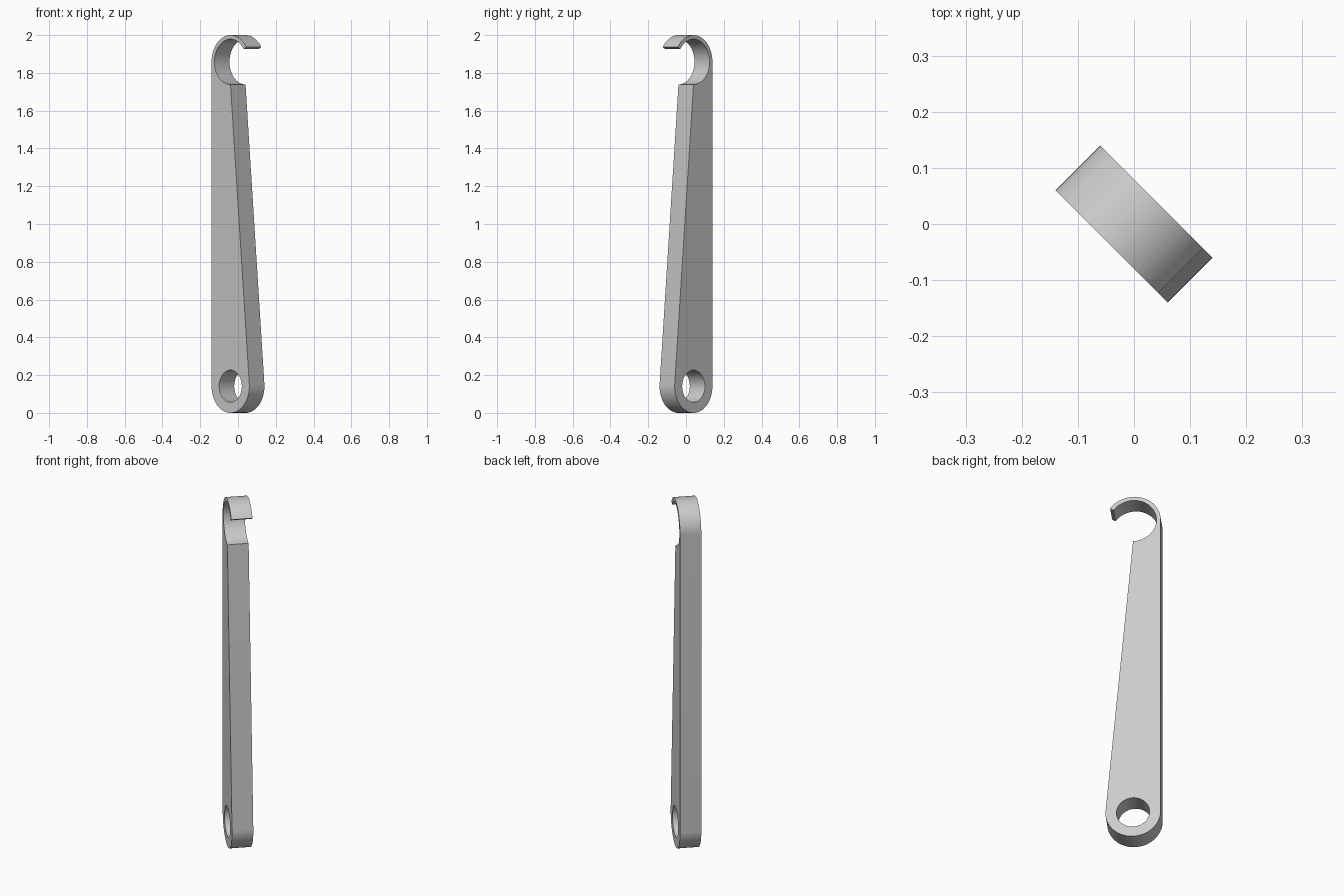
import bpy, bmesh, math

if "Cube" in bpy.data.objects:
    bpy.data.objects.remove(bpy.data.objects["Cube"], do_unlink=True)

R = 0.1414          # outer radius of both ends
HOOK_IN = 0.12      # inner radius of the open hook
EYE = 0.085         # radius of the round hole
THICK = 0.113
LOW, HIGH = R, 2 - R
TIP = 34            # angle where the hook ends


def arc(cz, r, a0, a1, n):
    angles = [math.radians(a0 + (a1 - a0) * i / n) for i in range(n + 1)]
    return [(r * math.cos(a), cz + r * math.sin(a)) for a in angles]


def add_loop(curve, points):
    spline = curve.splines.new('POLY')
    spline.points.add(len(points) - 1)
    for p, (x, y) in zip(spline.points, points):
        p.co = (x, y, 0, 1)
    spline.use_cyclic_u = True


# Flat profile: inside of hook, outside of hook, rounded lower end, eye hole
curve = bpy.data.curves.new("hooked_lever", 'CURVE')
curve.dimensions = '2D'
curve.fill_mode = 'BOTH'
curve.extrude = THICK / 2
outline = arc(HIGH, HOOK_IN, 270, TIP, 48)
outline += arc(HIGH, R, TIP, 180, 32)
outline += arc(LOW, R, 180, 365, 40)
add_loop(curve, outline)
add_loop(curve, arc(LOW, EYE, 0, 360, 48)[:-1])

lever = bpy.data.objects.new("hooked_lever", curve)
bpy.context.collection.objects.link(lever)
lever.rotation_euler = (math.radians(90), 0, math.radians(-45))

# Turn the profile into a clean solid
bpy.ops.object.select_all(action='DESELECT')
lever.select_set(True)
bpy.context.view_layer.objects.active = lever
bpy.ops.object.convert(target='MESH')
lever = bpy.context.view_layer.objects.active
bm = bmesh.new()
bm.from_mesh(lever.data)
bmesh.ops.remove_doubles(bm, verts=bm.verts, dist=0.0001)
bmesh.ops.recalc_face_normals(bm, faces=bm.faces)
bm.to_mesh(lever.data)
bm.free()
bpy.ops.object.shade_smooth_by_angle(angle=math.radians(30))

# Plain grey finish
grey = bpy.data.materials.new("light_grey")
grey.use_nodes = True
color = (0.6, 0.6, 0.6, 1)
grey.diffuse_color = color
grey.node_tree.nodes["Principled BSDF"].inputs["Base Color"].default_value = color
lever.data.materials.clear()
lever.data.materials.append(grey)
